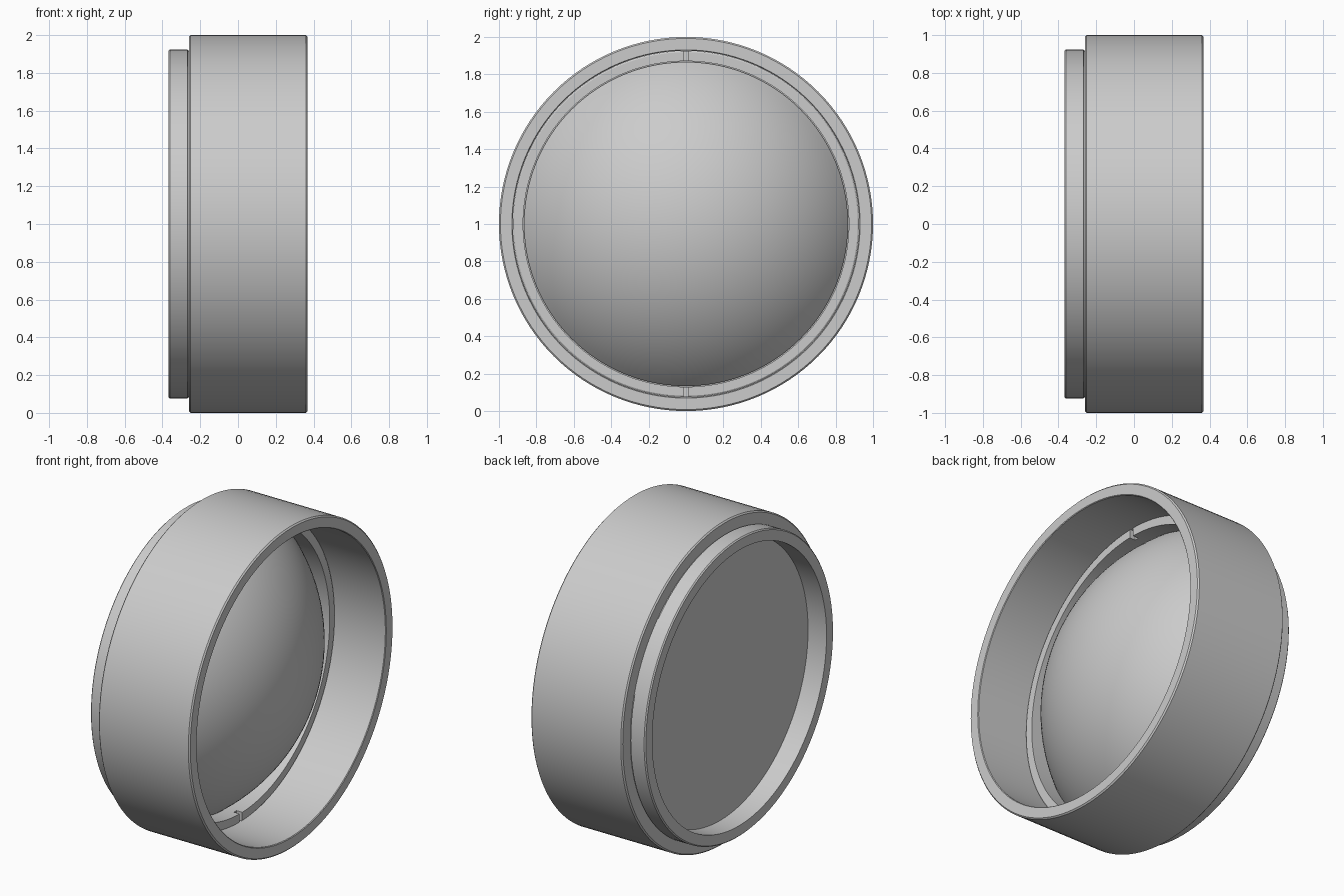
import bpy, bmesh, math

cube = bpy.data.objects.get("Cube")
if cube:
    bpy.data.objects.remove(cube, do_unlink=True)

SEGMENTS = 128
CENTRE_Z = 1.0

grey = bpy.data.materials.new("neutral grey")
grey.use_nodes = True
colour = (0.6, 0.6, 0.6, 1.0)
grey.diffuse_color = colour
grey.node_tree.nodes["Principled BSDF"].inputs["Base Color"].default_value = colour


def add_object(name, bm):
    bmesh.ops.recalc_face_normals(bm, faces=bm.faces)
    mesh = bpy.data.meshes.new(name)
    bm.to_mesh(mesh)
    bm.free()
    mesh.materials.append(grey)
    obj = bpy.data.objects.new(name, mesh)
    obj.location.z = CENTRE_Z
    bpy.context.collection.objects.link(obj)
    return obj


def lathe(name, profile, closed):
    """Spin (x, radius) points round the x axis."""
    bm = bmesh.new()
    verts = [bm.verts.new((x, 0, r)) for x, r in profile]
    edges = [bm.edges.new(pair) for pair in zip(verts, verts[1:])]
    if closed:
        edges.append(bm.edges.new((verts[-1], verts[0])))
    bmesh.ops.spin(bm, geom=verts + edges, cent=(0, 0, 0), axis=(1, 0, 0),
                   angle=math.tau, steps=SEGMENTS, use_duplicate=False)
    bmesh.ops.remove_doubles(bm, verts=bm.verts, dist=0.0004)
    return add_object(name, bm)


def smooth(obj, degrees):
    bpy.ops.object.select_all(action='DESELECT')
    obj.select_set(True)
    bpy.context.view_layer.objects.active = obj
    bpy.ops.object.shade_smooth_by_angle(angle=math.radians(degrees))


# Barrel with stepped rear collar, chamfered rims and an inner shoulder
barrel = lathe("barrel", [
    (0.367, 0.992), (0.359, 1.0), (-0.252, 1.0), (-0.26, 0.992),
    (-0.26, 0.918), (-0.264, 0.918), (-0.268, 0.925), (-0.36, 0.925),
    (-0.367, 0.918), (-0.367, 0.855),
    (-0.1, 0.855), (-0.1, 0.927), (0.363, 0.927), (0.367, 0.931)], True)
smooth(barrel, 25)

# Lens: flat back, short edge and a strongly domed spherical front
EDGE_R, EDGE_X, SAG, RINGS = 0.866, -0.078, 0.435, 24
sphere_r = (EDGE_R ** 2 + SAG ** 2) / (2 * SAG)
edge_angle = math.asin(EDGE_R / sphere_r)
dome = []
for i in range(RINGS + 1):
    a = edge_angle * (1 - i / RINGS)
    dome.append((EDGE_X + SAG - sphere_r * (1 - math.cos(a)), sphere_r * math.sin(a)))
lens = lathe("lens", [(-0.24, 0), (-0.24, EDGE_R)] + dome, False)
smooth(lens, 25)

# Retaining ring that holds the lens against the shoulder
ring = lathe("retaining_ring", [
    (-0.105, 0.871), (0.02, 0.871),
    (0.02, 0.918), (0.015, 0.926), (-0.105, 0.926)], True)

# Spanner slots at the top and bottom of the ring
bm = bmesh.new()
for side in (1, -1):
    made = bmesh.ops.create_cube(bm, size=1)["verts"]
    bmesh.ops.scale(bm, vec=(0.08, 0.026, 0.12), verts=made)
    bmesh.ops.translate(bm, vec=(0.02, 0, side * 0.9), verts=made)
cutter = add_object("slot_cutter", bm)
cutter.hide_render = True
slots = ring.modifiers.new("spanner slots", 'BOOLEAN')
slots.operation = 'DIFFERENCE'
slots.solver = 'EXACT'
slots.object = cutter
bpy.context.view_layer.objects.active = ring
bpy.ops.object.modifier_apply(modifier=slots.name)
bpy.data.objects.remove(cutter, do_unlink=True)
smooth(ring, 25)
